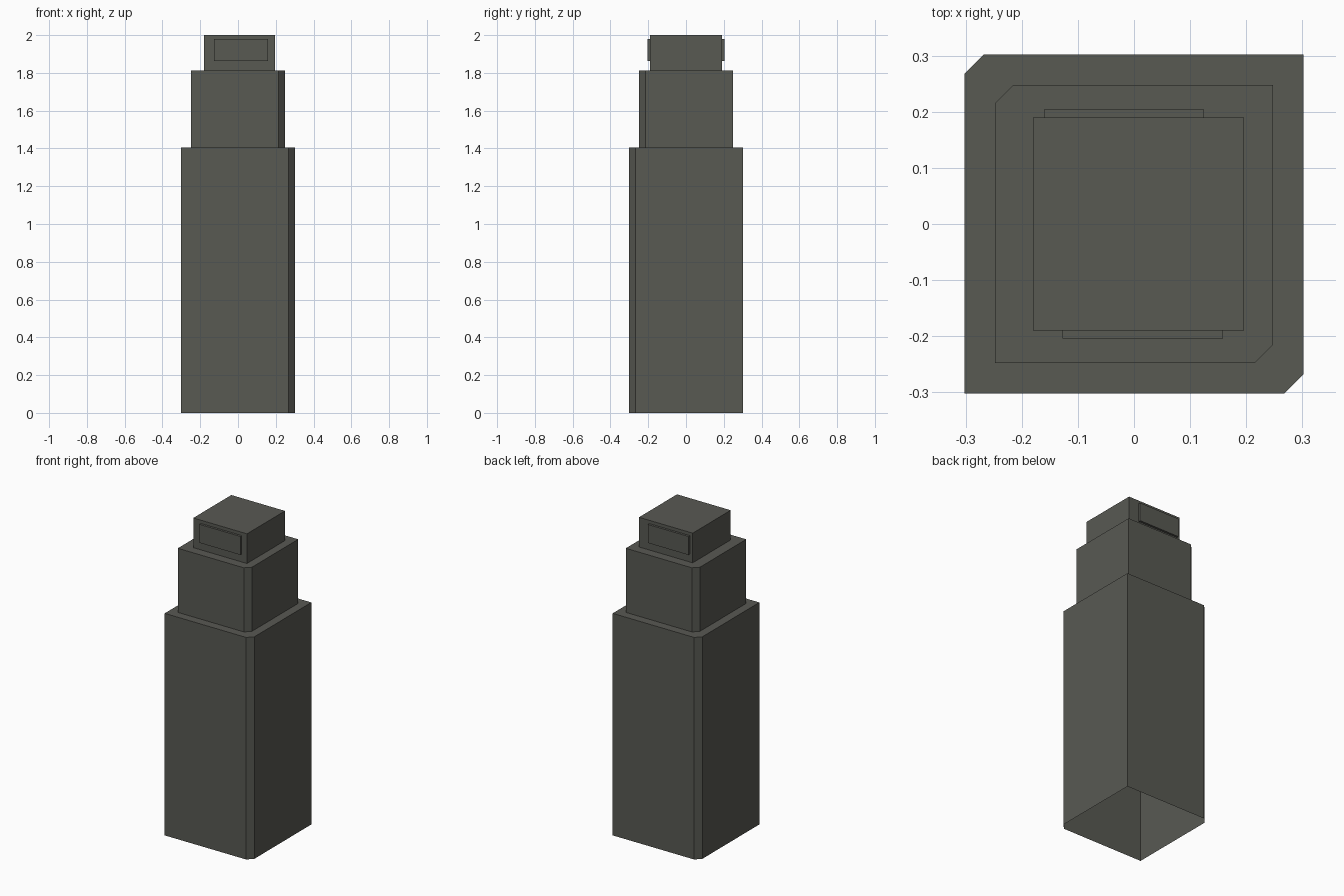
import bpy, bmesh

if "Cube" in bpy.data.objects:
    bpy.data.objects.remove(bpy.data.objects["Cube"])

stone = bpy.data.materials.new("dark_grey")
stone.diffuse_color = (0.098, 0.1, 0.086, 1.0)
stone.use_nodes = True
stone.node_tree.nodes["Principled BSDF"].inputs["Base Color"].default_value = stone.diffuse_color


def prism(name, outline, z0, z1):
    """Upright prism with a top cap and an open underside."""
    bm = bmesh.new()
    low = [bm.verts.new((x, y, z0)) for x, y in outline]
    high = [bm.verts.new((x, y, z1)) for x, y in outline]
    n = len(outline)
    for i in range(n):
        j = (i + 1) % n
        bm.faces.new((low[i], low[j], high[j], high[i]))
    bm.faces.new(high)
    return finish(name, bm)


def finish(name, bm):
    me = bpy.data.meshes.new(name)
    bm.to_mesh(me)
    bm.free()
    me.materials.append(stone)
    ob = bpy.data.objects.new(name, me)
    bpy.context.collection.objects.link(ob)
    return ob


def rect(x0, x1, y0, y1):
    return [(x0, y0), (x1, y0), (x1, y1), (x0, y1)]


def clipped_square(h, c):
    """Square with the front-right and back-left corners cut off."""
    return [(-h, -h), (h - c, -h), (h, -h + c), (h, h), (-h + c, h), (-h, h - c)]


def box(name, x0, x1, y0, y1, z0, z1):
    bm = bmesh.new()
    bmesh.ops.create_cube(bm, size=1)
    for v in bm.verts:
        v.co = (x1 if v.co.x > 0 else x0,
                y1 if v.co.y > 0 else y0,
                z1 if v.co.z > 0 else z0)
    return finish(name, bm)


# Stepped tower body, hollow underneath
prism("lower_block", clipped_square(0.302, 0.034), 0.0, 1.406)
prism("middle_block", clipped_square(0.248, 0.033), 1.406, 1.812)
prism("top_block", rect(-0.18, 0.196, -0.19, 0.19), 1.812, 2.0)

# Raised panels on the front and back of the top block
box("front_panel", -0.127, 0.159, -0.204, -0.19, 1.862, 1.979)
box("back_panel", -0.160, 0.125, 0.19, 0.204, 1.862, 1.979)
